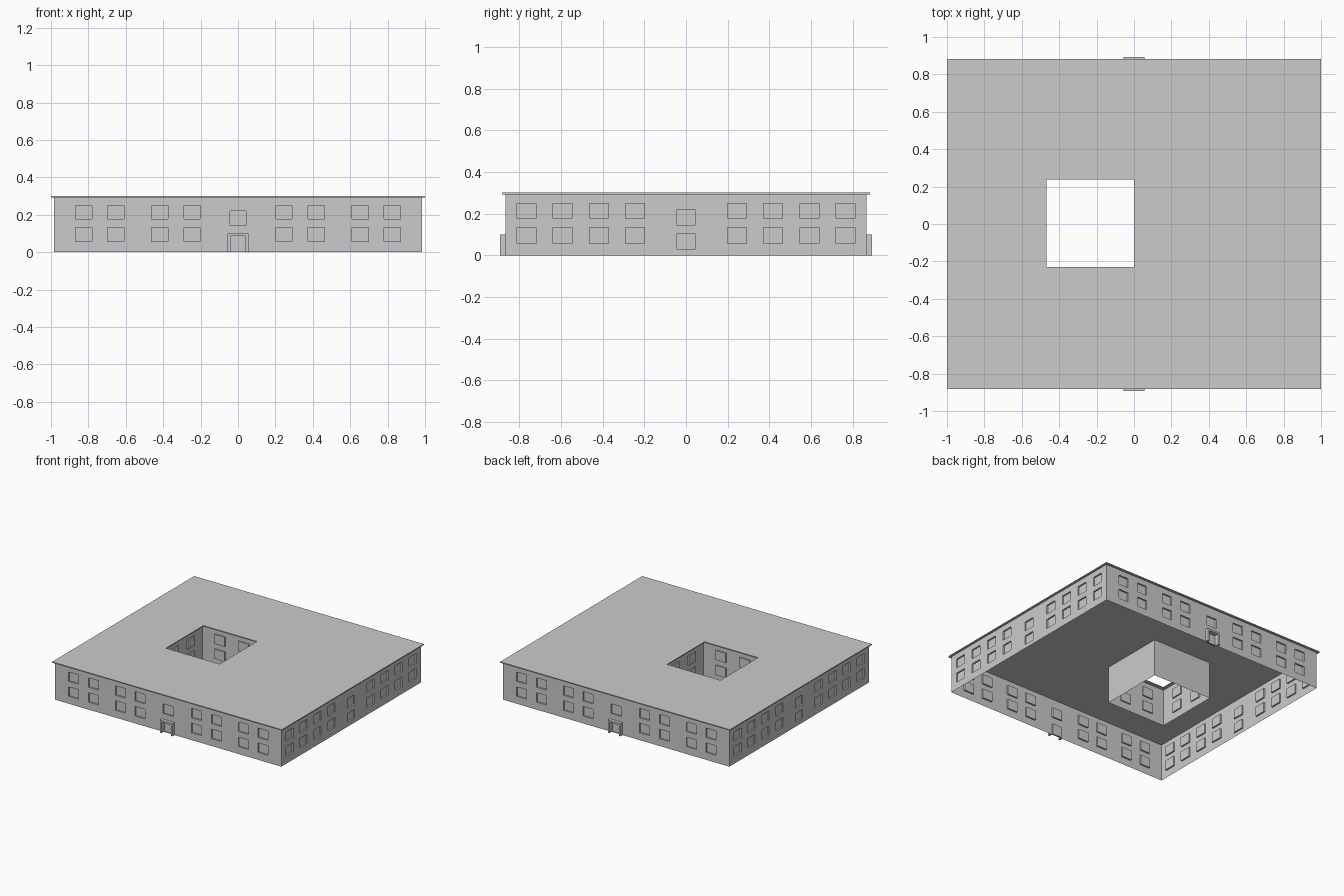
import bpy, bmesh, math
from mathutils import Matrix, Vector

if "Cube" in bpy.data.objects:
    bpy.data.objects.remove(bpy.data.objects["Cube"])

WALL_X, WALL_Y, WALL_H = 0.985, 0.867, 0.293
YARD = Vector((-0.233, 0.003, 0))
YARD_HALF = 0.257
RECESS = 0.012


def finish(name, bm, matrix=Matrix()):
    bmesh.ops.transform(bm, matrix=matrix, verts=bm.verts)
    mesh = bpy.data.meshes.new(name)
    bm.to_mesh(mesh)
    bm.free()
    obj = bpy.data.objects.new(name, mesh)
    bpy.context.collection.objects.link(obj)
    return obj


def panel(us, vs, holes, point):
    """Grid of faces cut at the edges of the holes; returns bmesh and hole faces."""
    us = sorted({round(u, 4) for u in us + [e for h in holes for e in h[:2]]})
    vs = sorted({round(v, 4) for v in vs + [e for h in holes for e in h[2:]]})
    bm = bmesh.new()
    grid = [[bm.verts.new(point(u, v)) for v in vs] for u in us]
    inside = []
    for i in range(len(us) - 1):
        for j in range(len(vs) - 1):
            f = bm.faces.new((grid[i][j], grid[i + 1][j],
                              grid[i + 1][j + 1], grid[i][j + 1]))
            cu, cv = (us[i] + us[i + 1]) / 2, (vs[j] + vs[j + 1]) / 2
            if any(a < cu < b and c < cv < d for a, b, c, d in holes):
                inside.append(f)
    return bm, inside


def wall(name, half, dist, holes, angle):
    """Thin wall with panes and doors pushed inward."""
    bm, faces = panel([-half, half], [0, WALL_H], holes,
                      lambda u, v: (u, -dist, v))
    ext = bmesh.ops.extrude_face_region(bm, geom=faces)['geom']
    bmesh.ops.translate(bm, vec=(0, RECESS, 0),
                        verts=[g for g in ext if isinstance(g, bmesh.types.BMVert)])
    bmesh.ops.delete(bm, geom=[f for f in faces if f.is_valid], context='FACES')
    bmesh.ops.recalc_face_normals(bm, faces=bm.faces)
    # outward is local -y
    big = max(bm.faces, key=lambda f: f.calc_area())
    if big.normal.y > 0:
        bmesh.ops.reverse_faces(bm, faces=bm.faces)
    finish(name, bm, Matrix.Rotation(angle, 4, 'Z'))


def windows(centres, width, rows):
    return [(s * c - width / 2, s * c + width / 2, a, b)
            for c in centres for s in (-1, 1) for a, b in rows]


ROWS = [(0.058, 0.133), (0.176, 0.25)]

# Front and back walls, with a door and a window above it
long_holes = windows([0.246, 0.418, 0.653, 0.825], 0.087, ROWS)
long_holes += [(-0.044, 0.044, 0.143, 0.219), (-0.04, 0.04, 0, 0.086)]
wall("front_wall", WALL_X, WALL_Y, long_holes, 0)
wall("back_wall", WALL_X, WALL_Y, long_holes, math.pi)

# Side walls
side_holes = windows([0.244, 0.418, 0.592, 0.765], 0.091, ROWS)
side_holes += [(-0.045, 0.045, 0.031, 0.103), (-0.045, 0.045, 0.145, 0.218)]
wall("right_wall", WALL_Y, WALL_X, side_holes, math.pi / 2)
wall("left_wall", WALL_Y, WALL_X, side_holes, -math.pi / 2)

# Door surrounds
for name, angle in (("front_door_frame", 0), ("back_door_frame", math.pi)):
    bm = bmesh.new()
    outline = [(-0.056, 0), (-0.056, 0.1), (0.056, 0.1), (0.056, 0),
               (0.04, 0), (0.04, 0.086), (-0.04, 0.086), (-0.04, 0)]
    f = bm.faces.new([bm.verts.new((x, -0.893, z)) for x, z in outline])
    ext = bmesh.ops.extrude_face_region(bm, geom=[f], use_keep_orig=True)['geom']
    bmesh.ops.translate(bm, vec=(0, 0.893 - WALL_Y, 0),
                        verts=[g for g in ext if isinstance(g, bmesh.types.BMVert)])
    bmesh.ops.recalc_face_normals(bm, faces=bm.faces)
    finish(name, bm, Matrix.Rotation(angle, 4, 'Z'))

# Courtyard walls with raised windows facing the opening
for i, name in enumerate(("back", "left", "front", "right")):
    place = Matrix.Translation(YARD) @ Matrix.Rotation(i * math.pi / 2, 4, 'Z')
    h = YARD_HALF
    bm, _ = panel([-h, h], [0, WALL_H], [], lambda u, v: (u, h, v))
    finish(f"courtyard_{name}_wall", bm, place)
    bm = bmesh.new()
    for a, b, c, d in windows([0.103], 0.09, ROWS):
        m = (Matrix.Translation(((a + b) / 2, h - 0.005, (c + d) / 2))
             @ Matrix.Diagonal((b - a, 0.01, d - c, 1)))
        bmesh.ops.create_cube(bm, size=1, matrix=m)
    finish(f"courtyard_{name}_windows", bm, place)

# Flat roof slab with the courtyard opening
bm, opening = panel([-1, 1], [-0.883, 0.883], [(-0.467, 0, -0.23, 0.237)],
                    lambda u, v: (u, v, WALL_H))
bmesh.ops.delete(bm, geom=opening, context='FACES')
ext = bmesh.ops.extrude_face_region(bm, geom=bm.faces[:], use_keep_orig=True)['geom']
bmesh.ops.translate(bm, vec=(0, 0, 0.008),
                    verts=[g for g in ext if isinstance(g, bmesh.types.BMVert)])
bmesh.ops.recalc_face_normals(bm, faces=bm.faces)
finish("roof", bm)
